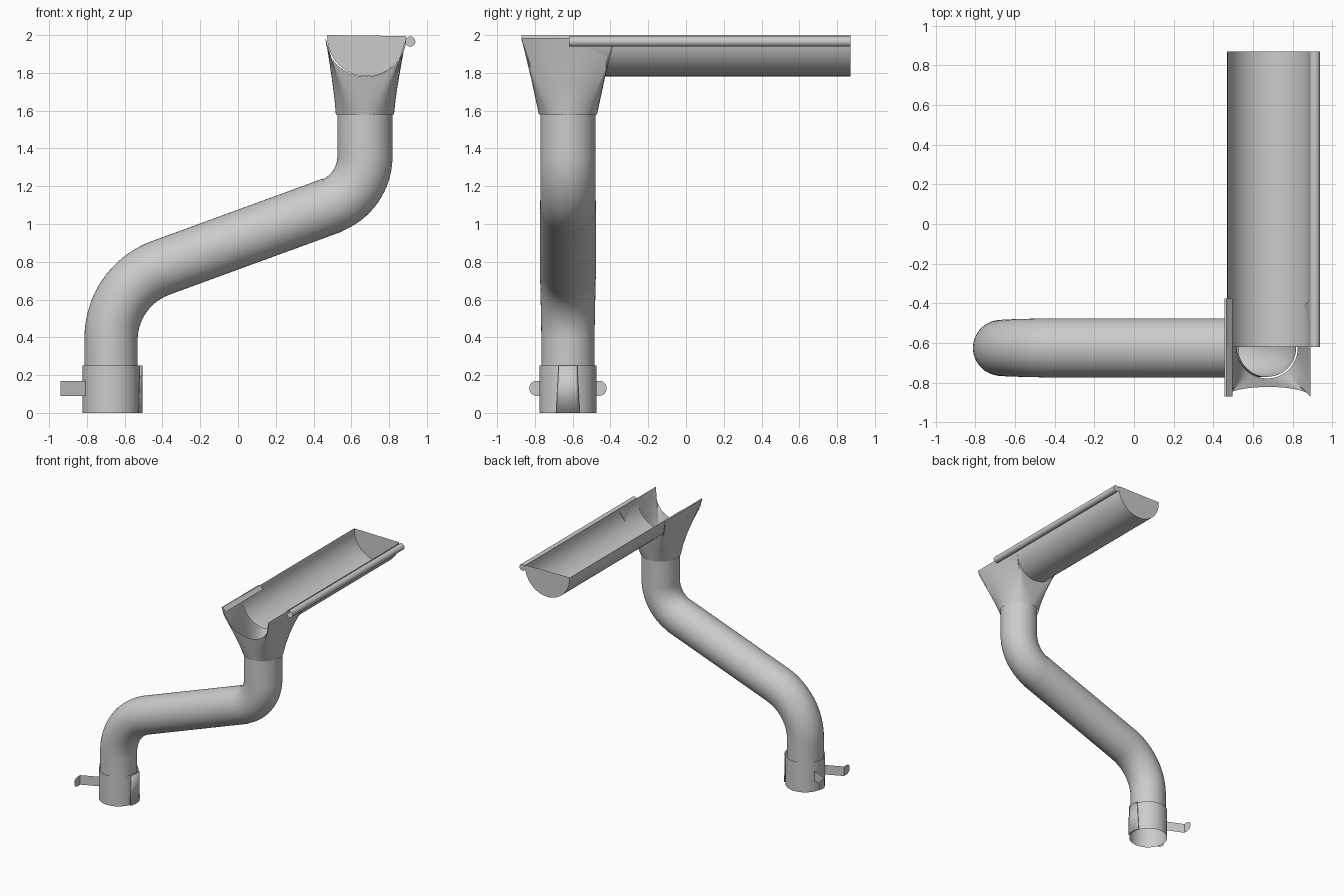
import bpy
import bmesh
from math import cos, sin, pi, radians
from mathutils import Vector

cube = bpy.data.objects.get("Cube")
if cube:
    bpy.data.objects.remove(cube)

metal = bpy.data.materials.new("grey_metal")
metal.use_nodes = True
GREY = (0.6, 0.6, 0.6, 1)
metal.diffuse_color = GREY
metal.node_tree.nodes["Principled BSDF"].inputs["Base Color"].default_value = GREY

PIPE_Y = -0.625
LOW_X, TOP_X = -0.672, 0.672
TILT = radians(20)


def finish(name, bm, angle=40):
    bmesh.ops.recalc_face_normals(bm, faces=bm.faces)
    mesh = bpy.data.meshes.new(name)
    bm.to_mesh(mesh)
    bm.free()
    mesh.materials.append(metal)
    obj = bpy.data.objects.new(name, mesh)
    bpy.context.collection.objects.link(obj)
    bpy.ops.object.select_all(action='DESELECT')
    obj.select_set(True)
    bpy.context.view_layer.objects.active = obj
    bpy.ops.object.shade_smooth_by_angle(angle=radians(angle))
    return obj


def loft(name, rings, closed=True, angle=40):
    """Skin a list of equally long point rows."""
    bm = bmesh.new()
    rows = [[bm.verts.new(p) for p in ring] for ring in rings]
    n = len(rows[0])
    for a, b in zip(rows, rows[1:]):
        for i in range(n if closed else n - 1):
            j = (i + 1) % n
            bm.faces.new((a[i], a[j], b[j], b[i]))
    return finish(name, bm, angle)


def ring(x, z, heading, r, n=48):
    """Circle across a pipe that runs in the xz plane."""
    side = Vector((sin(heading), 0, -cos(heading)))
    c = Vector((x, PIPE_Y, z))
    return [c + side * r * cos(2 * pi * i / n) + Vector((0, r * sin(2 * pi * i / n), 0))
            for i in range(n)]


def sheet(name, polygons):
    bm = bmesh.new()
    for poly in polygons:
        bm.faces.new([bm.verts.new(p) for p in poly])
    bmesh.ops.remove_doubles(bm, verts=bm.verts, dist=0.0001)
    return finish(name, bm, 20)


# Lower pipe: upright, bend over to the slope, straight run
R1, Z1, STEPS = 0.40, 0.392, 16
path = [(LOW_X, 0.2, pi / 2)]
for i in range(STEPS + 1):
    h = pi / 2 - (pi / 2 - TILT) * i / STEPS
    path.append((LOW_X + R1 - R1 * sin(h), Z1 + R1 * cos(h), h))
path.append((0.5, 1.1, TILT))
loft("lower_pipe", [ring(x, z, h, 0.14 + 0.009 * min(1, k / STEPS))
                    for k, (x, z, h) in enumerate(path)])

# Upper pipe: bend from the slope back to upright
R2, Z2 = 0.28, 1.358
path = [(0.45, 1.082, TILT)]
for i in range(STEPS + 1):
    h = TILT + (pi / 2 - TILT) * i / STEPS
    path.append((TOP_X - R2 + R2 * sin(h), Z2 - R2 * cos(h), h))
path.append((TOP_X, 1.6, pi / 2))
loft("upper_pipe", [ring(x, z, h, 0.146) for x, z, h in path])

# Collar around the foot of the pipe, with a tapered cover strip
loft("collar", [ring(LOW_X, z, pi / 2, 0.151) for z in (0, 0.25)])
strip = []
for z, half in ((0, 0.39), (0.25, 0.3)):
    strip.append([(LOW_X + 0.158 * cos(half * k / 4), PIPE_Y + 0.158 * sin(half * k / 4), z)
                  for k in range(-4, 5)])
cover = loft("collar_strip", strip, closed=False)
thick = cover.modifiers.new("thickness", 'SOLIDIFY')
thick.thickness = 0.008
thick.offset = -1

# Clip arms: flat tabs that splay out and end in rounded ears
for label, s in (("left", 1), ("right", -1)):
    lo, hi, mid, r = 0.09, 0.17, 0.13, 0.04

    def pt(x, y, z):
        return (x, PIPE_Y + s * y, z)
    arm = [pt(-0.805, 0.068, lo), pt(-0.94, 0.128, lo), pt(-0.94, 0.128, hi), pt(-0.805, 0.068, hi)]
    ear = [pt(-0.94, 0.128, hi), pt(-0.94, 0.128, lo)]
    ear += [pt(-0.94, 0.165 + r * cos(a), mid + r * sin(a))
            for a in [-pi / 2 + pi * k / 12 for k in range(13)]]
    sheet(label + "_clip_arm", [arm, ear])

# Outlet funnel: round neck widening into a saddle that hugs the gutter
SIDE = 16
CX, HALF, RIM, DEPTH = 0.677, 0.214, 1.985, 0.205


def reach(z):
    return 0.148 + (z - 1.58) * 0.245


mouth = []
for q in range(4):
    for i in range(SIDE):
        t = i / SIDE
        if q % 2 == 0:
            s = 1 - q
            mouth.append((CX + s * HALF, PIPE_Y + s * (2 * t - 1) * reach(RIM), RIM))
        else:
            s = 2 - q
            z = RIM - DEPTH * sin(pi * t)
            mouth.append((CX + s * HALF * cos(pi * t), PIPE_Y + s * reach(z), z))
neck = [(TOP_X + 0.154 * cos(a), PIPE_Y + 0.154 * sin(a), 1.58)
        for a in [-pi / 4 + 2 * pi * k / (4 * SIDE) for k in range(4 * SIDE)]]
rings = []
for k in range(7):
    t = k / 6
    rings.append([(a[0] + (b[0] - a[0]) * t ** 1.25,
                   a[1] + (b[1] - a[1]) * t,
                   a[2] + (b[2] - a[2]) * t) for a, b in zip(neck, mouth)])
loft("outlet_funnel", rings, angle=30)

# Folded lip of the funnel over the plain gutter edge
loft("funnel_lip", [[(CX - HALF, y, RIM), (0.457, y, 1.998), (0.467, y, 2.0), (0.497, y, 1.97)]
                    for y in (-0.87, -0.375)], closed=False)

# Half-round gutter with a rolled bead on its outer edge
Y0, Y1 = -0.62, 0.87
trough = [(0.47, 2.0)] + [(0.68 - 0.207 * cos(pi * k / 24), 1.988 - 0.206 * sin(pi * k / 24))
                          for k in range(25)]
loft("gutter", [[(x, y, z) for x, z in trough] for y in (Y0, Y1)], closed=False)
bead = [(0.912 + 0.027 * cos(2 * pi * k / 20), 1.966 + 0.027 * sin(2 * pi * k / 20))
        for k in range(20)]
loft("gutter_bead", [[(x, y, z) for x, z in bead] for y in (Y0, Y1)])

# Flat stop at the far end of the gutter
sheet("gutter_end_cap", [[(x, Y1, z) for x, z in trough + [(0.89, 1.995)]]])
sheet("bead_end_cap", [[(x, Y1, z) for x, z in bead]])
